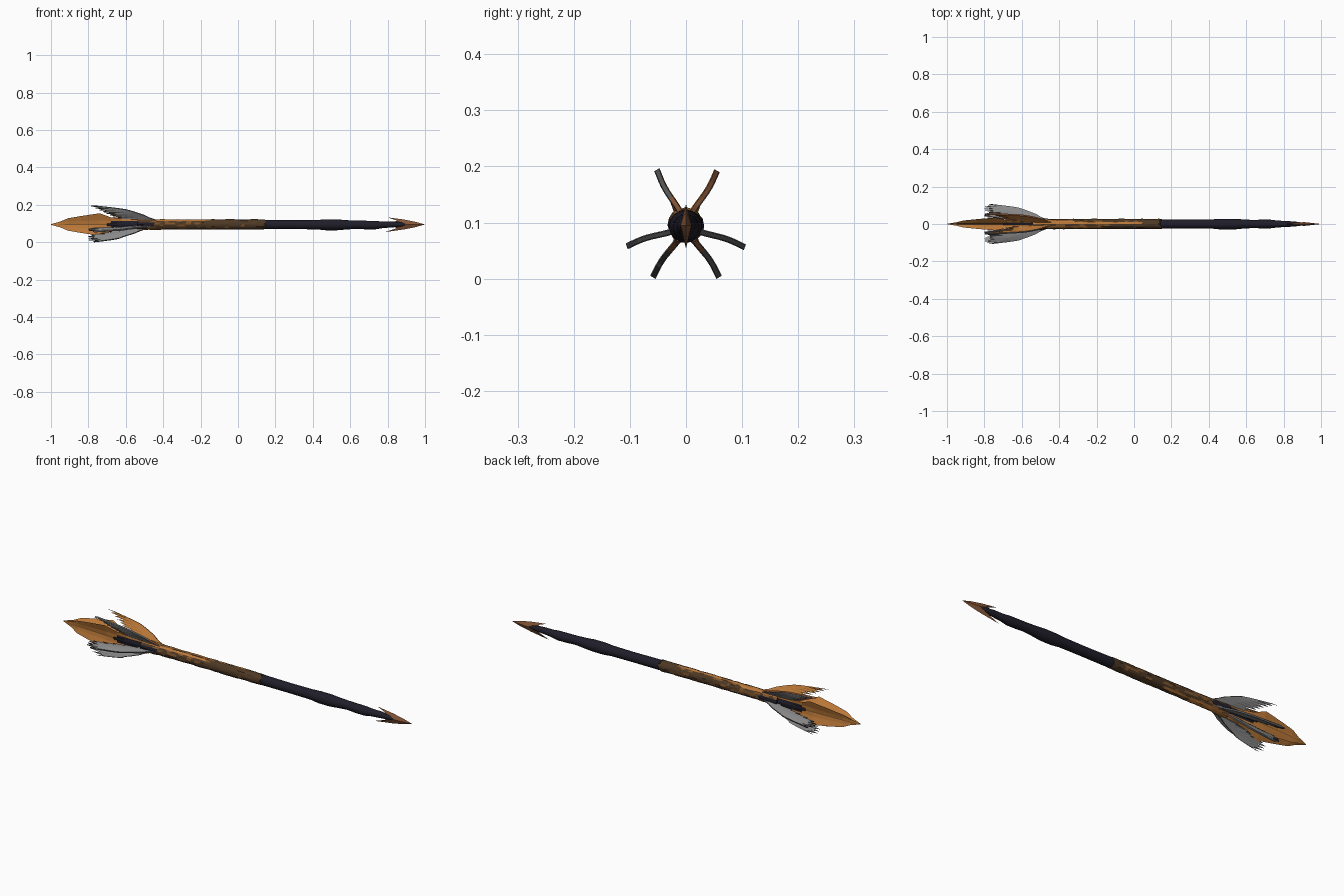
import bpy, bmesh, math, random

if "Cube" in bpy.data.objects:
    bpy.data.objects.remove(bpy.data.objects["Cube"])

random.seed(4)
CZ = 0.095  # height of the long axis


def material(name, rgb):
    m = bpy.data.materials.new(name)
    m.diffuse_color = (*rgb, 1)
    m.use_nodes = True
    m.node_tree.nodes["Principled BSDF"].inputs["Base Color"].default_value = m.diffuse_color
    return m


NAVY = material("dark navy", (0.014, 0.0125, 0.022))
BROWN = material("dark brown", (0.075, 0.040, 0.018))
TAN = material("mid brown", (0.21, 0.09, 0.025))
ORANGE = material("orange", (0.50, 0.19, 0.04))
RUST = material("rust", (0.25, 0.095, 0.04))
GREY = material("feather grey", (0.25, 0.25, 0.25))
SLATE = material("dark grey", (0.11, 0.11, 0.11))


def finish(bm, name, mats, smooth=False):
    bmesh.ops.recalc_face_normals(bm, faces=bm.faces)
    me = bpy.data.meshes.new(name)
    bm.to_mesh(me)
    bm.free()
    for m in mats:
        me.materials.append(m)
    for p in me.polygons:
        p.use_smooth = smooth
    ob = bpy.data.objects.new(name, me)
    bpy.context.collection.objects.link(ob)
    return ob


def loft(name, rings, mats, rule=None, smooth=False):
    """Skin rings of points with equal counts; rule(ring, side) picks the colour."""
    bm = bmesh.new()
    vr = [[bm.verts.new(p) for p in ring] for ring in rings]
    n = len(vr[0])
    for i in range(len(vr) - 1):
        for j in range(n):
            k = (j + 1) % n
            f = bm.faces.new((vr[i][j], vr[i][k], vr[i + 1][k], vr[i + 1][j]))
            f.material_index = rule(i, j) if rule else 0
    for end in (0, -1):
        bm.faces.new(vr[end]).material_index = rule(0 if end == 0 else len(vr) - 2, 0) if rule else 0
    return finish(bm, name, mats, smooth)


def circle(x, r, dy=0.0, dz=0.0, n=16):
    return [(x, dy + r * math.cos(2 * math.pi * j / n),
             CZ + dz + r * math.sin(2 * math.pi * j / n)) for j in range(n)]


# Dark, slightly knotty shaft
shaft = [(-0.70, .020, 0, 0), (-0.5, .024, 0, 0), (0.0, .024, 0, 0), (0.14, .025, 0, 0),
         (0.3, .024, 0, -.001), (0.42, .025, 0, -.001), (0.47, .029, -.001, -.002),
         (0.53, .029, -.001, -.002), (0.58, .025, 0, -.002), (0.63, .022, 0, -.001),
         (0.68, .023, 0, -.003), (0.73, .023, 0, -.004), (0.77, .018, 0, -.002),
         (0.82, .016, 0, 0), (0.88, .011, 0, 0), (0.92, .004, 0, 0)]
loft("shaft", [circle(*s) for s in shaft], [NAVY], smooth=True)

# Worn sleeve round the rear half, orange strips fading into brown along it
xs = [-0.54 + 0.68 * i / 28 for i in range(29)]
rings = []
for x in xs:
    r = 0.0272 + 0.005 * max(0, (-0.42 - x) / 0.12)
    rings.append([(x + (random.uniform(-.012, .012) if x > -0.53 else 0),
                   p[1] * s, CZ + (p[2] - CZ) * s)
                  for p in circle(x, r) for s in [random.uniform(0.94, 1.05)]])


def sleeve_colour(i, j):
    if j in (3, 5, 13) and i < (24 if j == 3 else 15):
        return 1
    if j in (2, 11, 12) and i < 9:
        return 1
    if i < 4 and j in (0, 7, 8, 15):
        return 2
    return 3 if random.random() < 0.55 - 0.02 * i else 0


loft("sleeve", rings, [BROWN, ORANGE, NAVY, TAN], sleeve_colour)

# Four-finned rear point: star section with a darker stripe in each valley
star = []  # (angle, kind): 0 = fin edge, 1 = fin flank, 2 = valley
for a, v in zip((60, 120, 240, 300), (90, 180, 270, 360)):
    w = 11 if v % 180 else 8
    star += [(a - 14, 1), (a, 0), (a + 14, 1), (v - w, 2), (v + w, 2)]
point = [(-1.0, .002, .0015, .001), (-0.95, .018, .012, .009), (-0.91, .038, .020, .012),
         (-0.84, .052, .026, .015), (-0.74, .069, .030, .018), (-0.68, .044, .027, .019),
         (-0.62, .036, .026, .020), (-0.50, .033, .027, .022)]
rings = [[(x, rad[k] * math.cos(math.radians(a)), CZ + rad[k] * math.sin(math.radians(a)))
          for a, k in star] for x, *rad in point]


def point_colour(i, j):
    side_valley = j in (7, 8, 9, 17, 18, 19)
    if i >= 5 and side_valley:
        return 2
    if j % 5 == 3:
        return 3 if side_valley else 1
    return 0


loft("rear_point", rings, [ORANGE, BROWN, NAVY, TAN], point_colour)

# Ragged feathers: strips between a swept leading edge and a toothed trailing edge
LEAD = [(.024, -.43), (.038, -.47), (.056, -.50), (.076, -.55), (.092, -.60), (.103, -.68),
        (.112, -.76)]
TRAIL = [(.024, -.56), (.040, -.66), (.058, -.74), (.072, -.80), (.100, -.80), (.112, -.775)]
TRAIL_UPPER = [(.024, -.56), (.035, -.65), (.060, -.69), (.090, -.74), (.112, -.785)]


def sample(curve, r):
    for (r0, x0), (r1, x1) in zip(curve, curve[1:]):
        if r <= r1:
            return x0 + (x1 - x0) * (r - r0) / (r1 - r0)
    return curve[-1][1]


def feather(name, angle, mats, trail=TRAIL, lag=0.0, scale=1.0, flip=1):
    """mats: inner side, outer side, rim, rim near the root."""
    a = math.radians(angle)
    ca, sa = math.cos(a), math.sin(a)
    rows = 17
    bm = bmesh.new()
    grid = []
    for i in range(rows):
        r = .024 + .088 * i / (rows - 1)
        x0 = sample(LEAD, r) - lag * min(1, (0.112 - r) / 0.03)
        x1 = sample(trail, r) + (random.uniform(.03, .06) if i % 2 else 0)
        x1 = min(x1, x0 - 0.012)
        row = []
        for x, half in ((x0, .004), ((x0 + x1) / 2, .0055), (x1, .003)):
            for s in (-1, 1):
                t = flip * (s * half + 0.002 * math.sin(r * 60))  # thickness, slight bow
                q = r * scale
                row.append(bm.verts.new((x, q * ca - t * sa, CZ + q * sa + t * ca)))
        grid.append(row)
    # around one row: lead 0/1, middle 2/3, trail 4/5
    bands = ((0, 2, 1), (2, 4, 1), (1, 3, 0), (3, 5, 0), (0, 1, 2), (4, 5, 2))
    for i in range(rows - 1):
        for p, q, m in bands:
            f = bm.faces.new((grid[i][p], grid[i][q], grid[i + 1][q], grid[i + 1][p]))
            f.material_index = 3 if m == 2 and i < 6 else m
    for row in (grid[0], grid[-1]):
        bm.faces.new([row[k] for k in (0, 2, 4, 5, 3, 1)]).material_index = 2
    finish(bm, name, mats)


# Upper pair is orange on the faces turned towards each other
PLAIN = [GREY, GREY, SLATE, RUST]
feather("upper_feather_back", 60, [ORANGE, GREY, RUST, RUST], TRAIL_UPPER)
feather("upper_feather_front", 118, [ORANGE, GREY, SLATE, RUST], TRAIL_UPPER, flip=-1)
feather("lower_feather_front", 237, PLAIN, lag=0.05, scale=0.98)
feather("lower_feather_back", -57, PLAIN, lag=0.05, scale=0.98, flip=-1)
feather("side_feather_front", 199, [GREY, GREY, SLATE, SLATE], lag=0.025)
feather("side_feather_back", -20, [GREY, GREY, SLATE, SLATE], lag=0.025, flip=-1)

# Barbed arrowhead: flat outline with a raised middle ridge
HEAD = [(1.0, 0), (0.95, .014), (0.89, .026), (0.80, .038), (0.855, .022), (0.825, .010)]
outline = HEAD + [(x - (0.015 if z == .038 else 0), -z - (.003 if z == .038 else 0))
                  for x, z in reversed(HEAD[1:])]
bm = bmesh.new()
rim = [bm.verts.new((x, 0, CZ + z)) for x, z in outline]
for y in (-0.010, 0.010):
    mid = bm.verts.new((0.91, y, CZ))
    for i in range(len(rim)):
        f = bm.faces.new((rim[i], rim[(i + 1) % len(rim)], mid))
        f.material_index = 1 if 3 <= i <= 7 else 0
finish(bm, "arrowhead", [RUST, BROWN])
